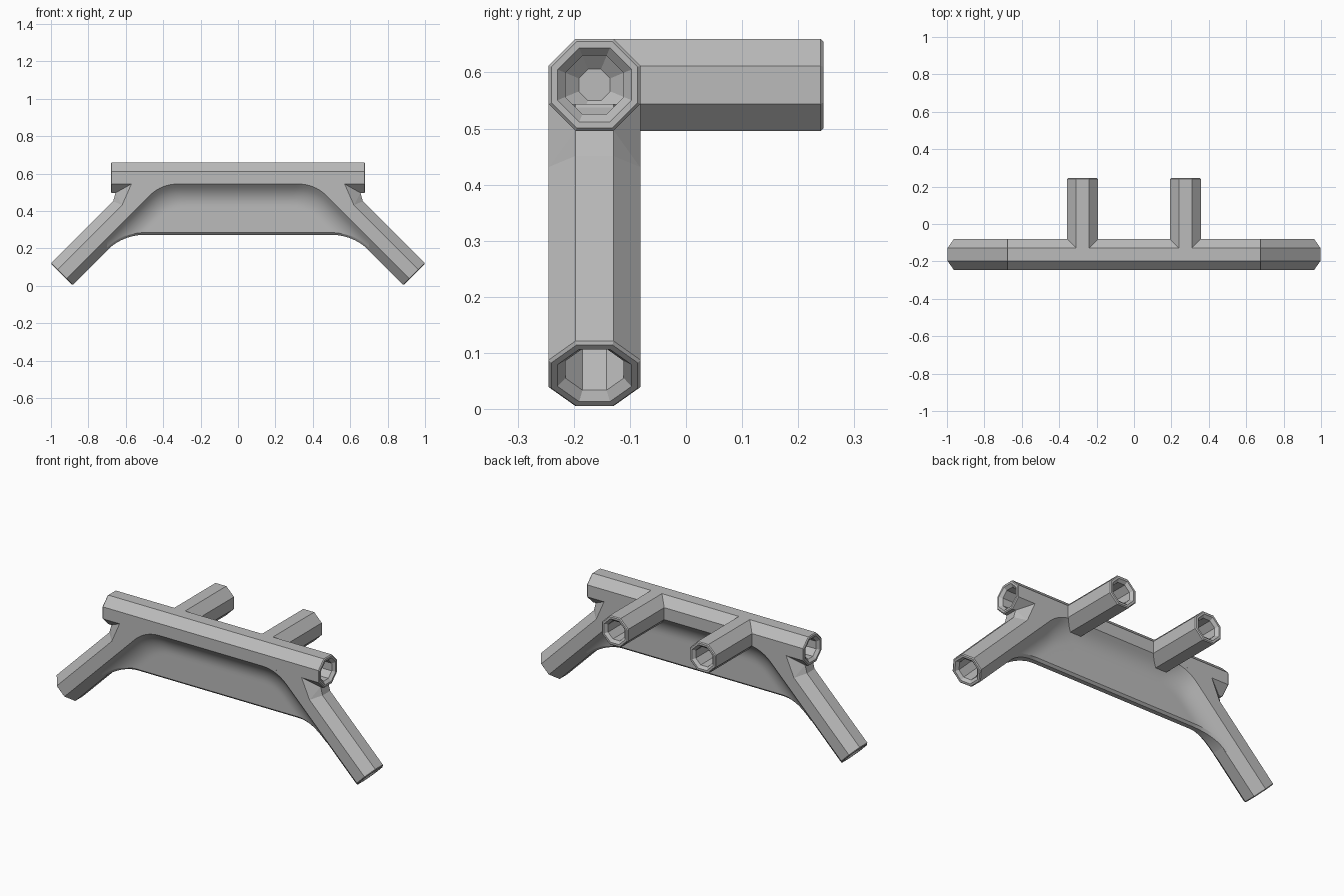
import bpy, bmesh, math
from mathutils import Vector

cube = bpy.data.objects.get("Cube")
if cube:
    bpy.data.objects.remove(cube, do_unlink=True)

GREY = (0.5, 0.5, 0.5, 1)
grey = bpy.data.materials.new("light_grey")
grey.use_nodes = True
grey.diffuse_color = GREY
grey.node_tree.nodes["Principled BSDF"].inputs["Base Color"].default_value = GREY

R = 0.082                                  # tube half width across flats
SIDE = R * math.tan(math.pi / 8)           # half of one octagon side
YC, ZC = -0.163, 0.578                     # crossbar axis
LEG_END = Vector((0.943, YC, 0.06))
EDGE_Z = ZC - SIDE                         # lower edge of crossbar front face
LEG_SUM = LEG_END.x + LEG_END.z - SIDE * math.sqrt(2)   # x + z on inner leg edge


def finish(name, bm, smooth=False):
    """Turn the right-hand bmesh into an object mirrored across x = 0."""
    mesh = bpy.data.meshes.new(name)
    bm.to_mesh(mesh)
    bm.free()
    mesh.materials.append(grey)
    obj = bpy.data.objects.new(name, mesh)
    bpy.context.collection.objects.link(obj)
    if smooth:
        bpy.ops.object.select_all(action='DESELECT')
        obj.select_set(True)
        bpy.context.view_layer.objects.active = obj
        bpy.ops.object.shade_smooth_by_angle(angle=math.radians(25))
    obj.modifiers.new("mirror", 'MIRROR')
    return obj


def tube(start, end, u):
    """Octagonal tube with a chamfered rim and a blind drilled socket."""
    bm = bmesh.new()
    start, end, u = Vector(start), Vector(end), Vector(u)
    d = (end - start).normalized()
    v = d.cross(u)
    length = (end - start).length
    # outer wall, chamfer, rim, countersink, bore, drill tip
    profile = [(0, R), (length - 0.005, R), (length, R - 0.005), (length, 0.066),
               (length - 0.015, 0.052), (length - 0.15, 0.052), (length - 0.17, 0.028)]
    rings = []
    for t, r in profile:
        ring = []
        for k in range(8):
            a = (k + 0.5) * math.pi / 4
            c = r / math.cos(math.pi / 8)
            ring.append(bm.verts.new(start + d * t + (u * math.cos(a) + v * math.sin(a)) * c))
        rings.append(ring)
    for a, b in zip(rings, rings[1:]):
        for k in range(8):
            n = (k + 1) % 8
            bm.faces.new((a[k], a[n], b[n], b[k]))
    bm.faces.new(rings[-1])
    return bm


# Crossbar
finish("crossbar", tube((0, YC, ZC), (0.68, YC, ZC), (0, 1, 0)))

# Rear arms
finish("rear_arms", tube((0.275, YC + SIDE, ZC), (0.275, 0.245, ZC), (1, 0, 0)))

# Splayed legs, trimmed where they enter the crossbar
leg = tube((LEG_END.x - 0.52, YC, LEG_END.z + 0.52), LEG_END, (0, 1, 0))
bmesh.ops.bisect_plane(leg, geom=leg.verts[:] + leg.edges[:] + leg.faces[:],
                       plane_co=(0, 0, EDGE_Z), plane_no=(0, 0, 1), clear_outer=True)
finish("legs", leg)

# Gussets filling the outer corner between crossbar and leg
bm = bmesh.new()
for half, points in ((R, ((0.48, EDGE_Z), (0.57, EDGE_Z), (0.62, 0.43))),
                     (SIDE, ((0.58, 0.497), (0.655, 0.497), (0.668, 0.45)))):
    for x, z in points:
        for s in (-1, 1):
            bm.verts.new((x, YC + s * half, z))
bmesh.ops.convex_hull(bm, input=bm.verts[:])
finish("gussets", bm)


# Web plate, blended into crossbar and legs with a concave fillet
PLATE, LINEAR = 0.025, 0.015
FILLET = (R - PLATE - LINEAR) / (1 - math.cos(math.pi / 4))
REACH = LINEAR + FILLET * math.sin(math.pi / 4)


def edge_distance(x, z):
    a, b, k = EDGE_Z - z, (LEG_SUM - x - z) / math.sqrt(2), 0.065
    return min(a, b) - max(k - abs(a - b), 0) ** 2 / (4 * k)


def half_thickness(d):
    if d < LINEAR:
        return R - max(d, 0)
    if d > REACH:
        return PLATE
    return PLATE + FILLET - math.sqrt(FILLET ** 2 - (REACH - d) ** 2)


def bottom(x):
    return 0.272 if x < 0.5 else 0.272 - 0.283 + math.sqrt(0.283 ** 2 - (x - 0.5) ** 2)


def rounded_top(x):
    lo, hi = bottom(x), EDGE_Z
    for _ in range(30):
        mid = (lo + hi) / 2
        lo, hi = (mid, hi) if edge_distance(x, mid) > 0 else (lo, mid)
    return lo


bm = bmesh.new()
columns, COLS, ROWS, CHAMFER = [], 40, 16, 0.012
for i in range(COLS + 1):
    x = 0.7 * i / COLS
    low, top = bottom(x), rounded_top(x)
    side = [(R, min(EDGE_Z, LEG_SUM - x) + 0.003)]
    for j in range(ROWS + 1):
        z = top + (low + CHAMFER - top) * j / ROWS
        side.append((half_thickness(edge_distance(x, z)), z))
    side.append((side[-1][0] - CHAMFER, low))
    loop = [(-h, z) for h, z in side] + [(h, z) for h, z in reversed(side)]
    columns.append([bm.verts.new((x, YC + y, z)) for y, z in loop])
for a, b in zip(columns, columns[1:]):
    for j in range(len(a) - 1):
        bm.faces.new((a[j], a[j + 1], b[j + 1], b[j]))
finish("web_plate", bm, smooth=True)
